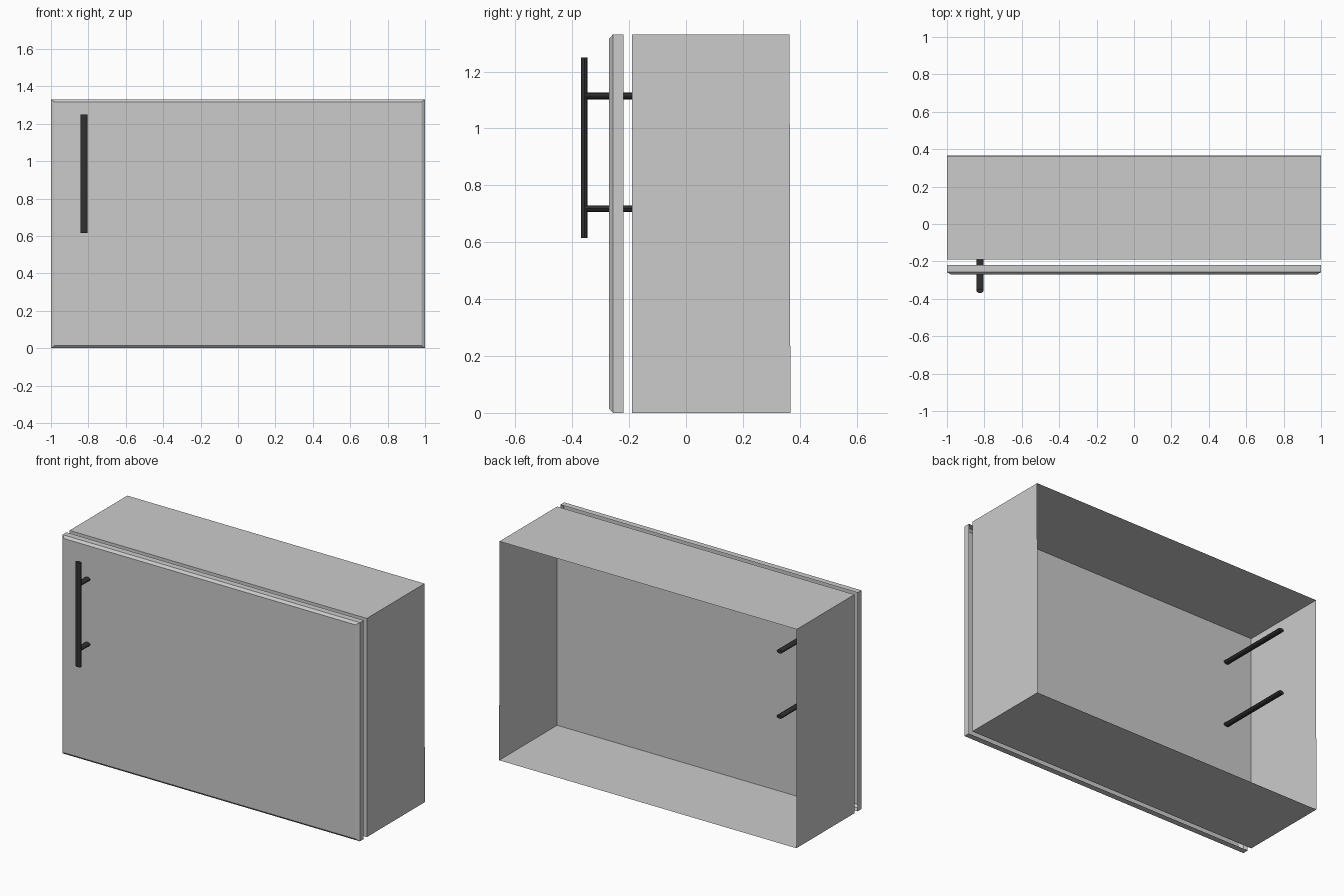
import bpy, bmesh
from math import radians

if "Cube" in bpy.data.objects:
    bpy.data.objects.remove(bpy.data.objects["Cube"])

dark = bpy.data.materials.new("dark_metal")
dark.diffuse_color = (0.03, 0.03, 0.03, 1)
dark.use_nodes = True
dark.node_tree.nodes["Principled BSDF"].inputs["Base Color"].default_value = dark.diffuse_color


def shell(name, sections):
    """Thin open-backed shell: closed front, lofted through (y, half_x, z_low, z_high[, y_top])."""
    bm = bmesh.new()
    rings = []
    for y, hx, z0, z1, y_top in sections:
        rings.append([bm.verts.new(p) for p in
                      ((-hx, y, z0), (hx, y, z0), (hx, y_top, z1), (-hx, y_top, z1))])
    bm.faces.new(rings[0])
    for a, b in zip(rings, rings[1:]):
        for i in range(4):
            j = (i + 1) % 4
            bm.faces.new((a[j], a[i], b[i], b[j]))
    mesh = bpy.data.meshes.new(name)
    bm.to_mesh(mesh)
    bm.free()
    ob = bpy.data.objects.new(name, mesh)
    bpy.context.collection.objects.link(ob)
    return ob


def rod(name, location, length, along_y=False):
    """Flattened round rod, wider in x than in its other direction."""
    bpy.ops.mesh.primitive_cylinder_add(vertices=12, radius=1, depth=1, location=location,
                                        rotation=(radians(90) if along_y else 0, 0, 0))
    ob = bpy.context.object
    ob.name = name
    ob.scale = (0.0187, 0.0115, length)
    ob.data.materials.append(dark)


# Cabinet body, open at the back, back edge leaning very slightly
shell("cabinet_body", [(-0.19, 1, 0, 1.33, -0.19), (0.367, 1, 0, 1.33, 0.364)])

# Door panel with chamfered front, open towards the body
shell("door_panel", [(-0.27, 0.98, 0.014, 1.316, -0.27),
                     (-0.257, 1, 0, 1.33, -0.257),
                     (-0.22, 1, 0, 1.33, -0.22)])

# Handle bar and its two long posts running through the door
HX, HY = -0.823, -0.3575
rod("handle_bar", (HX, HY, 0.932), 0.634)
for name, z in (("upper_post", 1.114), ("lower_post", 0.718)):
    rod("handle_" + name, (HX, (HY + 0.278) / 2, z), 0.278 - HY, along_y=True)
